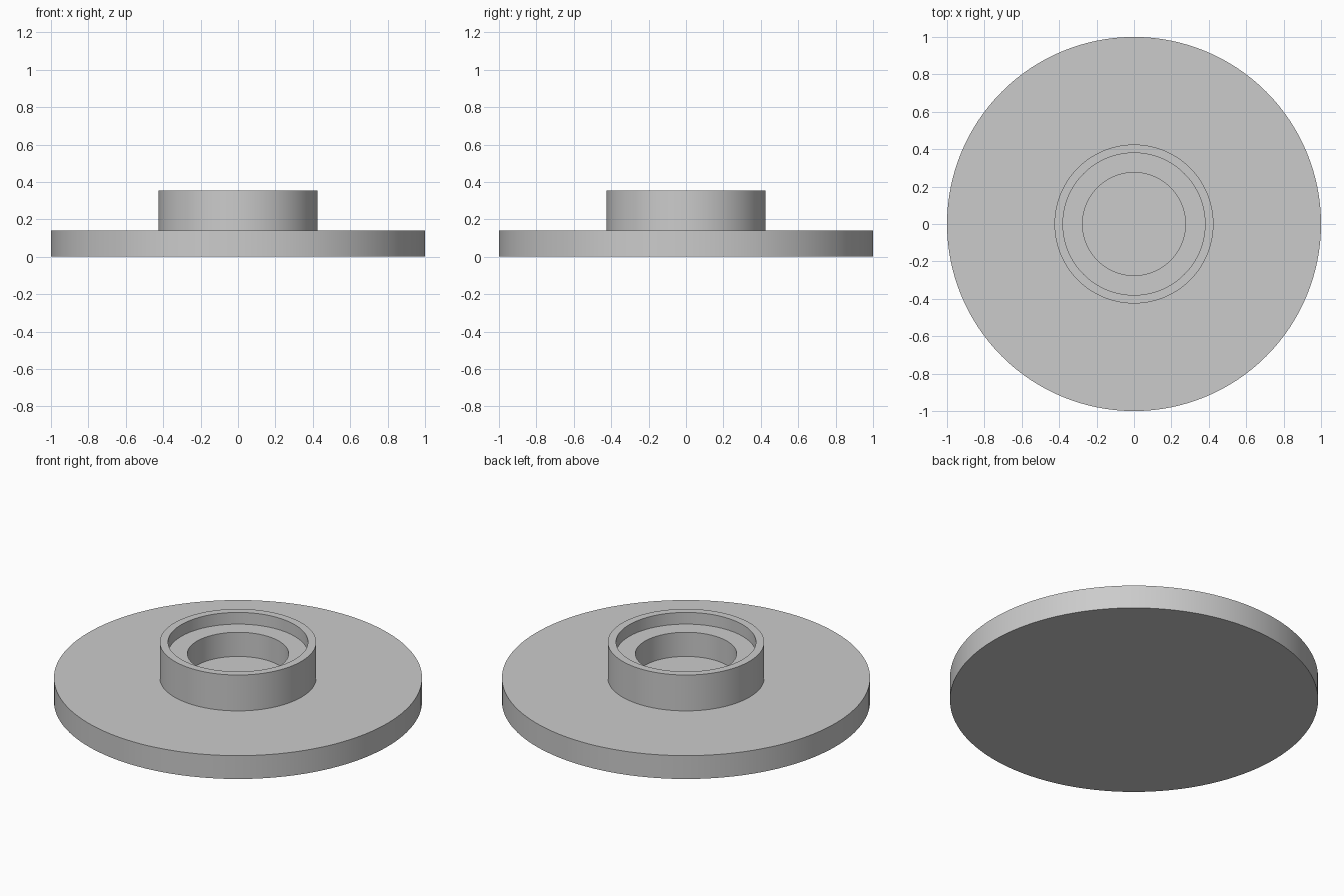
import bpy
import bmesh
import math

cube = bpy.data.objects.get("Cube")
if cube:
    bpy.data.objects.remove(cube, do_unlink=True)

SEGMENTS = 128

# Plain grey finish
grey = bpy.data.materials.new("plain_grey")
grey.use_nodes = True
colour = (0.6, 0.6, 0.6, 1)
grey.diffuse_color = colour
grey.node_tree.nodes["Principled BSDF"].inputs["Base Color"].default_value = colour

# Half profile (radius, height): disc, hub wall, rim, counterbore, blind bore
base_top, step, hub_top = 0.14, 0.285, 0.355
profile = [(0, 0), (1, 0), (1, base_top), (0.425, base_top), (0.425, hub_top),
           (0.38, hub_top), (0.38, step), (0.275, step), (0.275, base_top), (0, base_top)]

# Flange turned around the vertical axis
bm = bmesh.new()
verts = [bm.verts.new((r, 0, z)) for r, z in profile]
edges = [bm.edges.new(pair) for pair in zip(verts, verts[1:])]
bmesh.ops.spin(bm, geom=verts + edges, cent=(0, 0, 0), axis=(0, 0, 1),
               angle=math.tau, steps=SEGMENTS, use_merge=True)
bmesh.ops.remove_doubles(bm, verts=bm.verts, dist=0.0001)
bmesh.ops.recalc_face_normals(bm, faces=bm.faces)
mesh = bpy.data.meshes.new("hub_flange")
bm.to_mesh(mesh)
bm.free()
mesh.materials.append(grey)

flange = bpy.data.objects.new("hub_flange", mesh)
bpy.context.collection.objects.link(flange)

# Smooth walls with crisp rims
bpy.ops.object.select_all(action="DESELECT")
flange.select_set(True)
bpy.context.view_layer.objects.active = flange
bpy.ops.object.shade_smooth_by_angle(angle=math.radians(30))
